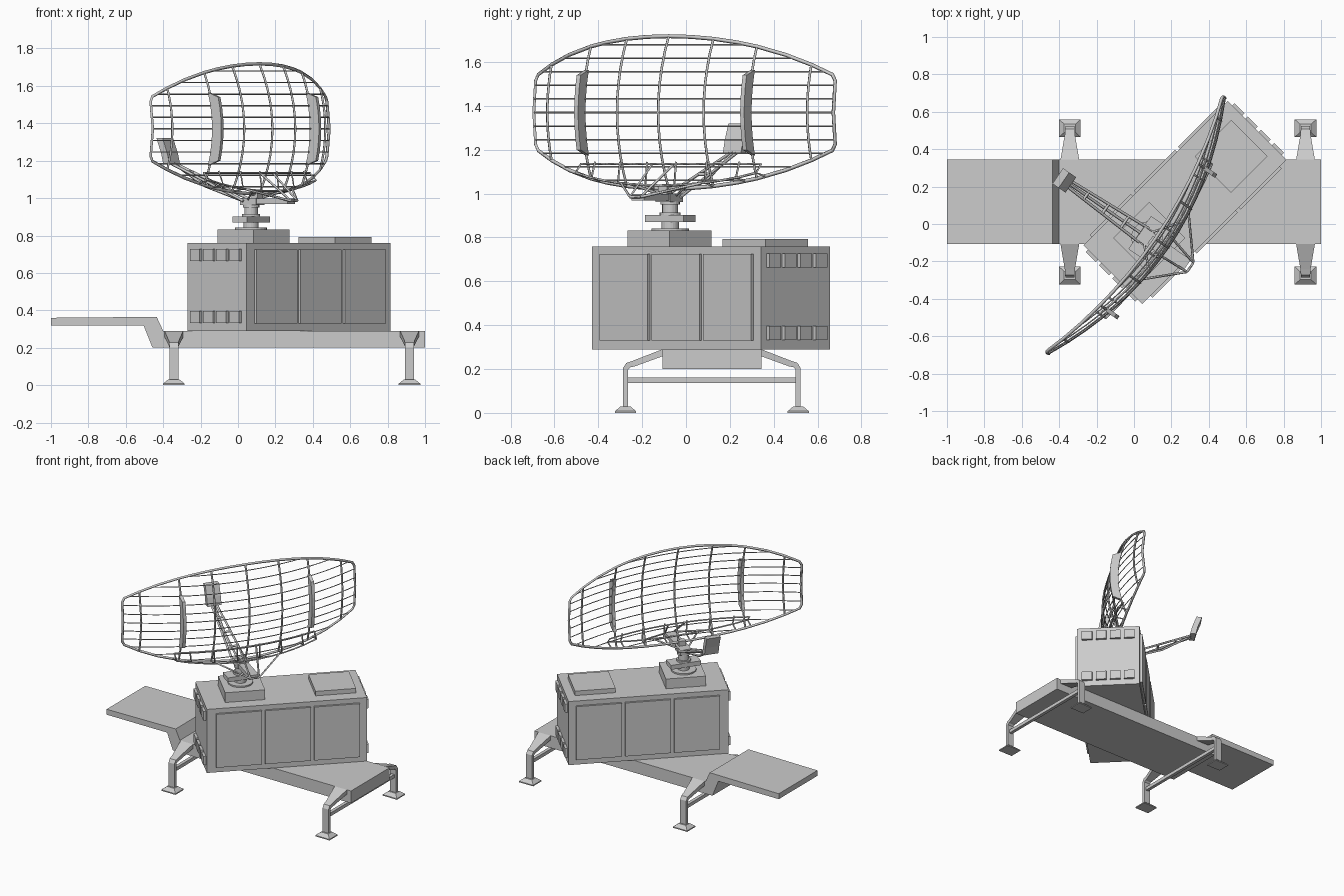
import bpy, bmesh, math
from mathutils import Matrix, Vector

if "Cube" in bpy.data.objects:
    bpy.data.objects.remove(bpy.data.objects["Cube"])

def frame(x, y, deg):
    return Matrix.Translation((x, y, 0)) @ Matrix.Rotation(math.radians(deg), 4, 'Z')

WORLD = Matrix.Identity(4)
CABIN = frame(0.2725, 0.115, 45)
DISH = frame(0.003, -0.002, 55.4)      # local x along the dish, local y towards the feed

def finish(name, bm, mat):
    bmesh.ops.recalc_face_normals(bm, faces=bm.faces)
    me = bpy.data.meshes.new(name)
    bm.to_mesh(me)
    bm.free()
    ob = bpy.data.objects.new(name, me)
    ob.matrix_world = mat
    bpy.context.collection.objects.link(ob)
    return ob

def boxes(name, items, mat=WORLD):
    """items: (x0, x1, y0, y1, z0, z1)"""
    bm = bmesh.new()
    for x0, x1, y0, y1, z0, z1 in items:
        m = Matrix.Translation(((x0+x1)/2, (y0+y1)/2, (z0+z1)/2)) @ Matrix.Diagonal((x1-x0, y1-y0, z1-z0, 1))
        bmesh.ops.create_cube(bm, size=1, matrix=m)
    return finish(name, bm, mat)

def loft(name, rings, mat=WORLD):
    bm = bmesh.new()
    vs = [[bm.verts.new(p) for p in r] for r in rings]
    n = len(rings[0])
    for a, b in zip(vs, vs[1:]):
        for i in range(n):
            bm.faces.new((a[i], a[(i+1) % n], b[(i+1) % n], b[i]))
    bm.faces.new(vs[0])
    bm.faces.new(vs[-1])
    return finish(name, bm, mat)

def rods(name, paths, r, mat=WORLD, closed=False):
    cu = bpy.data.curves.new(name, 'CURVE')
    cu.dimensions = '3D'
    cu.bevel_depth = r
    cu.bevel_resolution = 0
    cu.use_fill_caps = True
    for path in paths:
        sp = cu.splines.new('POLY')
        sp.points.add(len(path) - 1)
        for pt, co in zip(sp.points, path):
            pt.co = (*co, 1)
        sp.use_cyclic_u = closed
    ob = bpy.data.objects.new(name, cu)
    ob.matrix_world = mat
    bpy.context.collection.objects.link(ob)
    return ob

# trailer bed with raised tongue
CY = 0.118
prof = [(-1, .32), (-.505, .32), (-.457, .2), (1, .2), (1, .29), (-.4, .29), (-.435, .365), (-1, .36)]
loft("trailer_bed", [[(x, CY + s*.226, z) for x, z in prof] for s in (-1, 1)])

# stabiliser legs, foot pads and cross bars
arm = [(.2, .29, .2, .255, .05), (.226, .29, .226, .258, .05), (.36, .238, .352, .212, .027),
       (.39, .228, .372, .208, .025), (.405, .205, .382, .198, .024), (.405, .025, .382, .025, .024)]
for tag, lx in (("tongue_end", -.343), ("tail_end", .917)):
    for side, s in (("front", -1), ("back", 1)):
        loft(f"{tag}_{side}_leg", [[(lx-h, CY+s*yo, zo), (lx+h, CY+s*yo, zo),
                                    (lx+h, CY+s*yi, zi), (lx-h, CY+s*yi, zi)] for yo, zo, yi, zi, h in arm])
        loft(f"{tag}_{side}_foot", [[(lx+i*hx, CY+s*.394+j*hy, z) for i, j in ((-1, -1), (1, -1), (1, 1), (-1, 1))]
                                    for hx, hy, z in ((.058, .048, 0), (.058, .048, .008), (.03, .022, .03))])
    boxes(f"{tag}_cross_bar", [(lx-.012, lx+.012, CY-.385, CY+.385, .136, .161)])

# equipment cabin with side panels and end vents
L, W = .545, .2225
boxes("cabin", [(-L, L, -W, W, .29, .76)], CABIN)
for side, s in (("front", -1), ("back", 1)):
    y0, y1 = sorted((s*(W-.01), s*(W+.015)))
    boxes(f"cabin_{side}_panels", [(c-.155, c+.155, y0, y1, .33, .725) for c in (-.328, .006, .34)], CABIN)
for side, s in (("near", -1), ("far", 1)):
    x0, x1 = sorted((s*(L-.01), s*(L+.018)))
    boxes(f"cabin_{side}_vents", [(x0, x1, c-.037, c+.037, z, z+.065)
                                  for c in (-.15, -.05, .05, .15) for z in (.332, .663)], CABIN)
boxes("roof_hatch", [(.21, .486, -.137, .137, .755, .793)], CABIN)
boxes("antenna_plinth", [(-.405, -.133, -.136, .136, .755, .832)], CABIN)

# turntable pedestal
PX, PY = -.02, -.095
bm = bmesh.new()
for r, z0, z1 in ((.085, .83, .842), (.04, .84, .88), (.048, .9, .915), (.036, .91, .96), (.044, .95, .965)):
    bmesh.ops.create_cone(bm, cap_ends=True, segments=20, radius1=r, radius2=r, depth=z1-z0,
                          matrix=Matrix.Translation((PX, PY, (z0+z1)/2)))
finish("pedestal", bm, DISH)
boxes("gearbox", [(PX-.107, PX+.107, PY-.048, PY+.048, .87, .902)], DISH)
boxes("antenna_mount", [(PX-.04, PX+.04, PY-.06, PY+.045, .962, 1.0),
                        (PX-.025, PX+.025, PY-.06, PY-.02, .99, 1.035)], DISH)
boxes("rear_arm", [(PX-.035, PX+.035, PY-.26, PY-.04, .968, .998)], DISH)

# reflector: paraboloid grid with a long oval outline
ZC = 1.37
EDGE = [(0, .348), (.12, .345), (.24, .336), (.36, .32), (.46, .301), (.6, .263), (.72, .218), (.815, .173), (.83, .145)]

def height(a):
    a = abs(a)
    for (a0, h0), (a1, h1) in zip(EDGE, EDGE[1:]):
        if a <= a1:
            return h0 + (h1-h0)*(a-a0)/(a1-a0)
    return EDGE[-1][1]

def reach(z):
    z = abs(z)
    for (a0, h0), (a1, h1) in zip(EDGE, EDGE[1:]):
        if z >= h1:
            return a0 + (a1-a0)*(h0-z)/(h0-h1)
    return EDGE[-1][0]

def dish(a, z, off=0):
    return Vector((a, -.22 + .296*a*a + .7*z*z + off, ZC + z))

def span(m, n):
    return [m*(2*i/n - 1) for i in range(n+1)]

top = [(a, h) for a, h in EDGE]
outline = top + [(.83, 0)] + [(a, -h) for a, h in reversed(top)]
outline += [(-a, -h) for a, h in top[1:]] + [(-.83, 0)] + [(-a, h) for a, h in reversed(top[1:])]
rods("reflector_rim", [[dish(a, h) for a, h in outline]], .009, DISH, True)
rods("reflector_ribs", [[dish(a, z) for z in span(height(a), 10)]
                        for a in (-.72, -.46, -.24, 0, .24, .46, .72)], .007, DISH)
rods("reflector_wires", [[dish(a, k*.062) for a in span(reach(k*.062), 16)] for k in range(-5, 6)], .0035, DISH)

# stiffening fins on the back of the reflector
for side, s in (("left", -1), ("right", 1)):
    edge = [dish(0, z) for z in span(.195, 8)]
    rear = [dish(0, z, -.06) for z in reversed(span(.17, 6))]
    shift = .296*.46*.46
    loft(f"{side}_fin", [[(s*.46+t, p.y+shift+.005, p.z) for p in edge + rear] for t in (-.011, .011)], DISH)

# lower back truss
def rail(a):
    return dish(a, -height(a)+.015, -.065)

stubs = (-.4, -.24, -.08, .08, .24, .4)
paths = [[rail(a) for a in span(.5, 12)], [dish(a, -.235, -.01) for a in span(.5, 12)]]
paths += [[dish(a, -.225, -.01), rail(a), dish(a, -height(a))] for a in stubs]
paths += [[dish(s*.5, -.235, -.01), rail(s*.5), dish(s*.5, -height(.5))] for s in (-1, 1)]
rods("back_truss", paths, .0055, DISH)
rods("truss_struts", [[(PX+s*.03, PY-.28, .985), rail(s*.22)] for s in (-1, 1)]
     + [[(PX+s*.03, PY-.28, .985), dish(s*.06, -.235)] for s in (-1, 1)]
     + [[(PX+s*.03, PY, .99), rail(s*.16)] for s in (-1, 1)]
     + [[(PX-.03, PY-.28, .985), (PX+.03, PY-.28, .985)]], .0065, DISH)

# feed boom and horn
def boom(s, t):
    return (PX + s*(.045-.028*t), PY + .02 + .5*t, .985 + .205*t)

rods("feed_boom", [[boom(s, 0), boom(s, 1)] for s in (-1, 1)]
     + [[boom(-1, t), boom(1, t)] for t in (.25, .5, .75, .98)]
     + [[(PX, PY+.02, .975), (PX, PY+.3, 1.065), (PX, PY+.51, 1.19)]], .008, DISH)
loft("feed_horn", [[(PX+i*.05, PY+y+j*.02, z) for i, j in ((-1, -1), (1, -1), (1, 1), (-1, 1))]
                   for y, z in ((.515, 1.18), (.53, 1.24), (.56, 1.32))], DISH)
